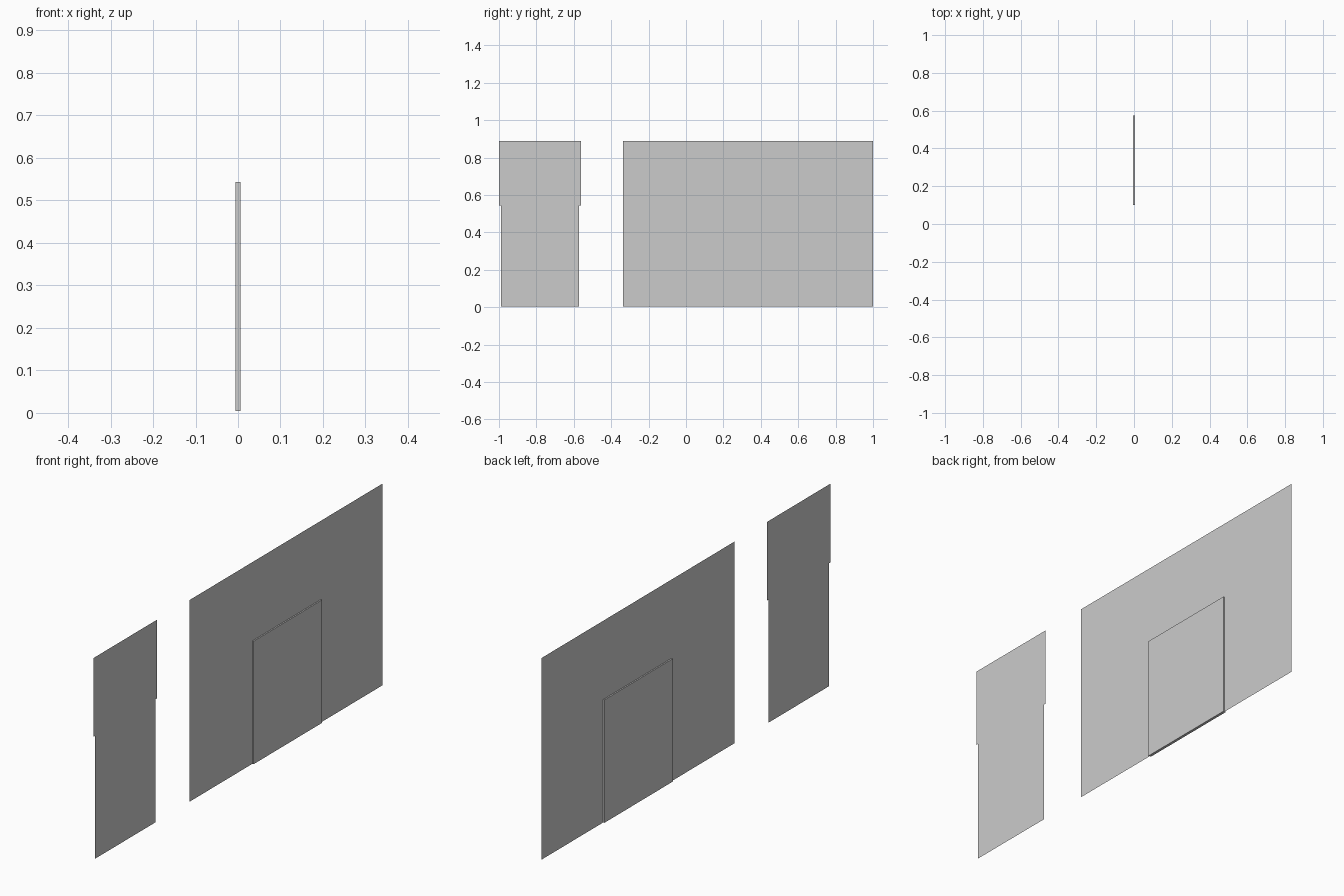
import bpy
import bmesh
from mathutils import Matrix

if "Cube" in bpy.data.objects:
    bpy.data.objects.remove(bpy.data.objects["Cube"])

BASE, SEAM, DOOR_TOP, TOP = 0.004, 0.446, 0.543, 0.888


def finish(name, bm):
    mesh = bpy.data.meshes.new(name)
    bm.to_mesh(mesh)
    bm.free()
    obj = bpy.data.objects.new(name, mesh)
    bpy.context.collection.objects.link(obj)
    return obj


def sheet(name, outline):
    """Flat panel in the x = 0 plane from a (y, z) outline."""
    bm = bmesh.new()
    bm.faces.new([bm.verts.new((0, y, z)) for y, z in outline])
    return finish(name, bm)


def rect(y0, y1, z0, z1):
    return [(y0, z0), (y1, z0), (y1, z1), (y0, z1)]


def box(name, x0, x1, y0, y1, z0, z1):
    bm = bmesh.new()
    size = Matrix.Diagonal((x1 - x0, y1 - y0, z1 - z0, 1))
    centre = Matrix.Translation(((x0 + x1) / 2, (y0 + y1) / 2, (z0 + z1) / 2))
    bmesh.ops.create_cube(bm, size=1, matrix=centre @ size)
    return finish(name, bm)


# Main wall: two sheets meeting at a horizontal seam
sheet("wall_lower", rect(-0.336, 1.0, BASE, SEAM))
sheet("wall_upper", rect(-0.336, 1.0, SEAM, TOP))

# Thin door slab standing proud of both wall faces
box("door", -0.006, 0.006, 0.10, 0.574, BASE, DOOR_TOP)

# Separate panel, slightly narrower below door height
centre_y = -0.7805
right_half = [(0.2085, BASE), (0.2085, DOOR_TOP), (0.2195, DOOR_TOP), (0.2195, TOP)]
outline = [(centre_y + w, z) for w, z in right_half]
outline += [(centre_y - w, z) for w, z in reversed(right_half)]
sheet("side_panel", outline)
